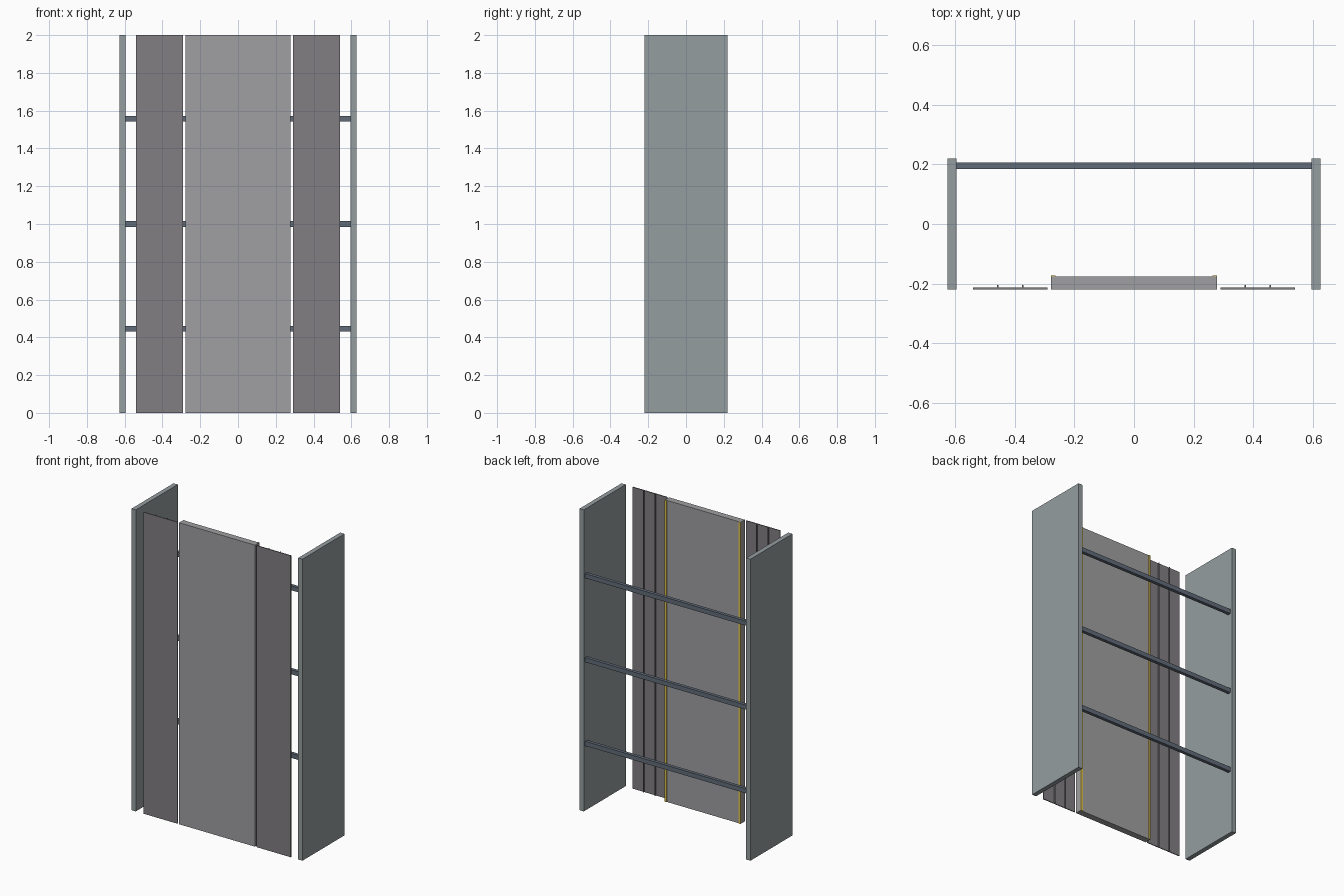
import bpy, bmesh

if "Cube" in bpy.data.objects:
    bpy.data.objects.remove(bpy.data.objects["Cube"])

HEIGHT = 2.0


def material(name, rgb):
    m = bpy.data.materials.new(name)
    m.diffuse_color = (*rgb, 1)
    m.use_nodes = True
    m.node_tree.nodes["Principled BSDF"].inputs["Base Color"].default_value = m.diffuse_color
    return m


SIDE = material("side_grey", (0.30, 0.34, 0.35))
DOOR = material("door_grey", (0.35, 0.35, 0.36))
SHEET = material("sheet_grey", (0.22, 0.21, 0.22))
RAIL = material("rail_steel", (0.12, 0.15, 0.19))
SEAL = material("seal_yellow", (0.75, 0.55, 0.08))


def box(name, x, y, z, mat):
    """Box from (min, max) ranges on each axis."""
    bm = bmesh.new()
    bmesh.ops.create_cube(bm, size=1)
    for v in bm.verts:
        v.co = [r[0] if c < 0 else r[1] for c, r in zip(v.co, (x, y, z))]
    mesh = bpy.data.meshes.new(name)
    bm.to_mesh(mesh)
    bm.free()
    mesh.materials.append(mat)
    obj = bpy.data.objects.new(name, mesh)
    bpy.context.collection.objects.link(obj)
    return obj


def mirrored(side, a, b):
    return (a, b) if side > 0 else (-b, -a)


full = (0, HEIGHT)

# Central thick door panel
box("door_panel", (-0.278, 0.278), (-0.22, -0.177), full, DOOR)

# Cross rails at the back
for i, z in enumerate((0.445, 1.0, 1.557)):
    box(f"back_rail_{i + 1}", (-0.596, 0.596), (0.184, 0.206), (z - 0.015, z + 0.015), RAIL)

for side, label in ((-1, "left"), (1, "right")):
    # Deep side wall
    box(f"{label}_side_wall", mirrored(side, 0.596, 0.627), (-0.22, 0.22), full, SIDE)
    # Thin front sheet with two stiffening ribs
    box(f"{label}_front_sheet", mirrored(side, 0.29, 0.541), (-0.22, -0.214), full, SHEET)
    for i in (1, 2):
        x = 0.29 + 0.251 * i / 3
        box(f"{label}_sheet_rib_{i}", mirrored(side, x - 0.002, x + 0.002),
            (-0.214, -0.204), full, SHEET)
    # Yellow strip along the back edge of the door
    box(f"{label}_edge_strip", mirrored(side, 0.263, 0.278), (-0.177, -0.173), full, SEAL)
